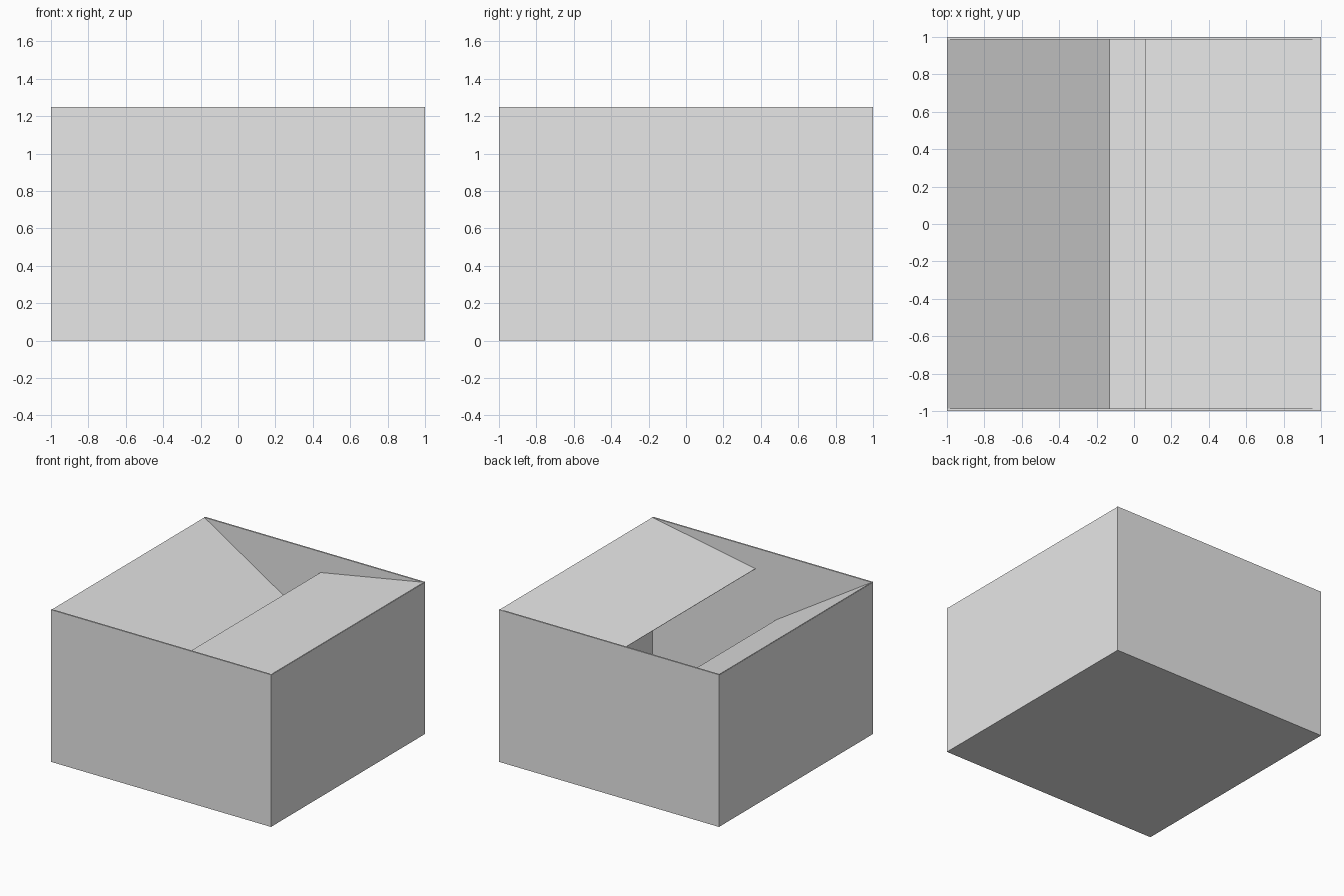
import bpy
import math

cube = bpy.data.objects.get("Cube")
if cube:
    bpy.data.objects.remove(cube, do_unlink=True)

HEIGHT = 1.25
THICK = 0.013   # front and back walls, floor
THIN = 0.005    # hinged side walls
SHEET = 0.003   # folded flaps

card = bpy.data.materials.new("plain_grey_card")
card.use_nodes = True
grey = (0.8, 0.8, 0.8, 1)
card.diffuse_color = grey
card.node_tree.nodes["Principled BSDF"].inputs["Base Color"].default_value = grey


def panel(name, size, centre, tilt=0):
    """Flat rectangular board, tilted about the y axis."""
    bpy.ops.mesh.primitive_cube_add(size=1, location=centre)
    board = bpy.context.object
    board.name = name
    board.scale = size
    bpy.ops.object.transform_apply(location=False, rotation=False, scale=True)
    board.rotation_euler.y = tilt
    board.data.materials.append(card)
    return board


def flap(name, side, tip_x, tip_z):
    """Flap hinged on the top of a side wall, leaning into the box."""
    hinge_x = side * (1 - THIN / 2)
    dx, dz = tip_x - hinge_x, tip_z - HEIGHT
    centre = ((hinge_x + tip_x) / 2, 0, (HEIGHT + tip_z - SHEET) / 2)
    panel(name, (math.hypot(dx, dz), 2 - 2 * THICK, SHEET), centre,
          -math.atan(dz / dx))


# Floor and four walls of the open box
panel("floor", (2, 2, THICK), (0, 0, THICK / 2))
for name, side in (("front_wall", -1), ("back_wall", 1)):
    panel(name, (2, THICK, HEIGHT), (0, side * (1 - THICK / 2), HEIGHT / 2))
for name, side in (("right_wall", -1), ("left_wall", 1)):
    panel(name, (THIN, 2 - 2 * THICK, HEIGHT - SHEET),
          (side * (1 - THIN / 2), 0, (HEIGHT - SHEET) / 2))

# Steep flap on one side, shallow flap overlapping above it on the other
flap("steep_flap", -1, -0.13, 0.71)
flap("shallow_flap", 1, 0.06, 1.08)
